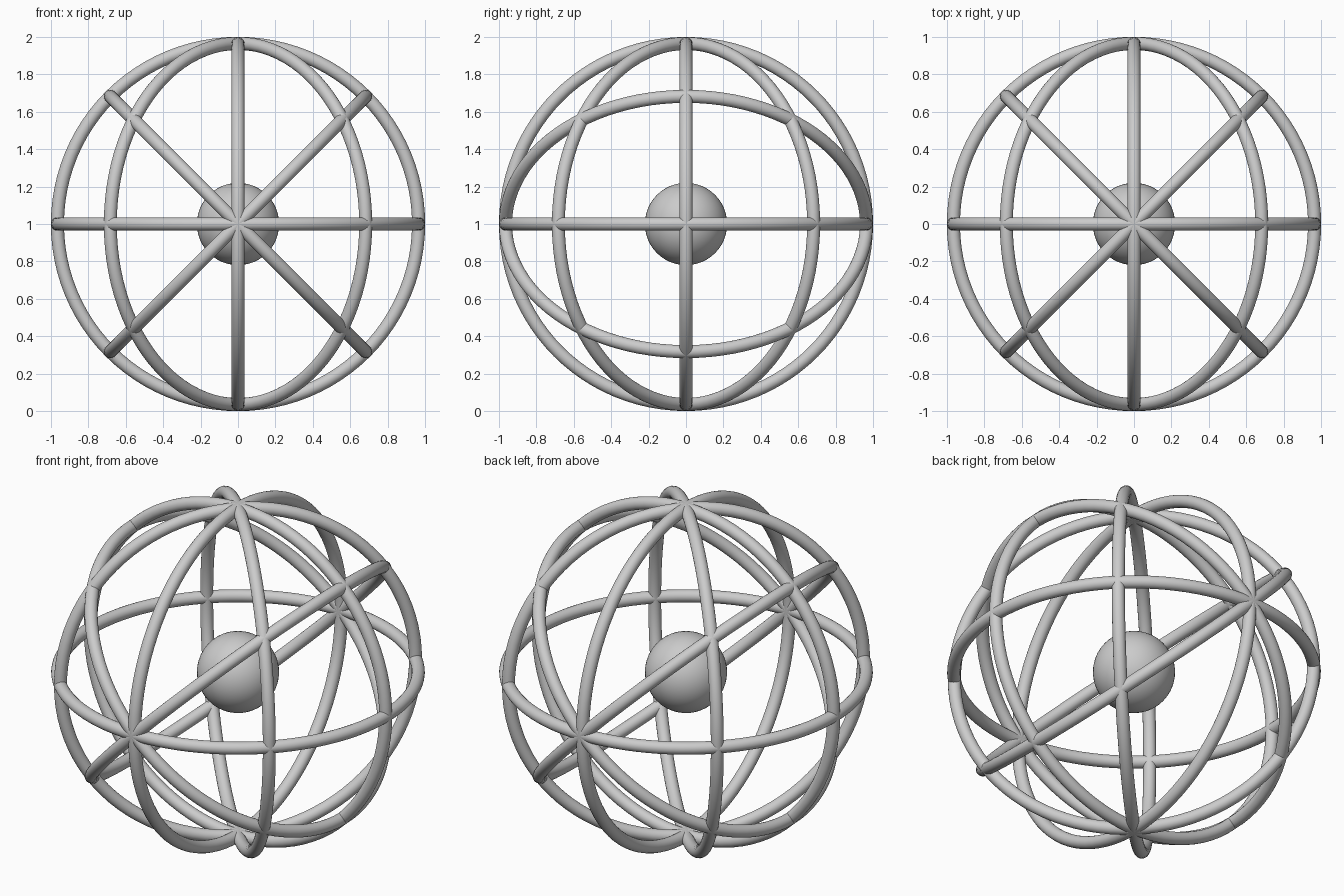
import bpy
from math import radians

if "Cube" in bpy.data.objects:
    bpy.data.objects.remove(bpy.data.objects["Cube"])

CENTRE = (0, 0, 1)
TUBE = 0.035


def ring(name, rotation):
    """Round-tube hoop through the sphere of radius 1."""
    bpy.ops.mesh.primitive_torus_add(
        major_segments=96, minor_segments=20,
        major_radius=1 - TUBE, minor_radius=TUBE,
        location=CENTRE, rotation=[radians(a) for a in rotation])
    bpy.context.object.name = name
    bpy.ops.object.shade_smooth()


# Equator and hoops tilted about the front-back axis
ring("equator_ring", (0, 0, 0))
ring("tilted_ring_left", (0, 45, 0))
ring("tilted_ring_right", (0, -45, 0))

# Upright hoops, turned about the vertical axis
for i in range(4):
    ring(f"upright_ring_{i + 1}", (90, 0, 45 * i))

# Central ball
bpy.ops.mesh.primitive_uv_sphere_add(segments=48, ring_count=24, radius=0.22, location=CENTRE)
bpy.context.object.name = "core_ball"
bpy.ops.object.shade_smooth()
